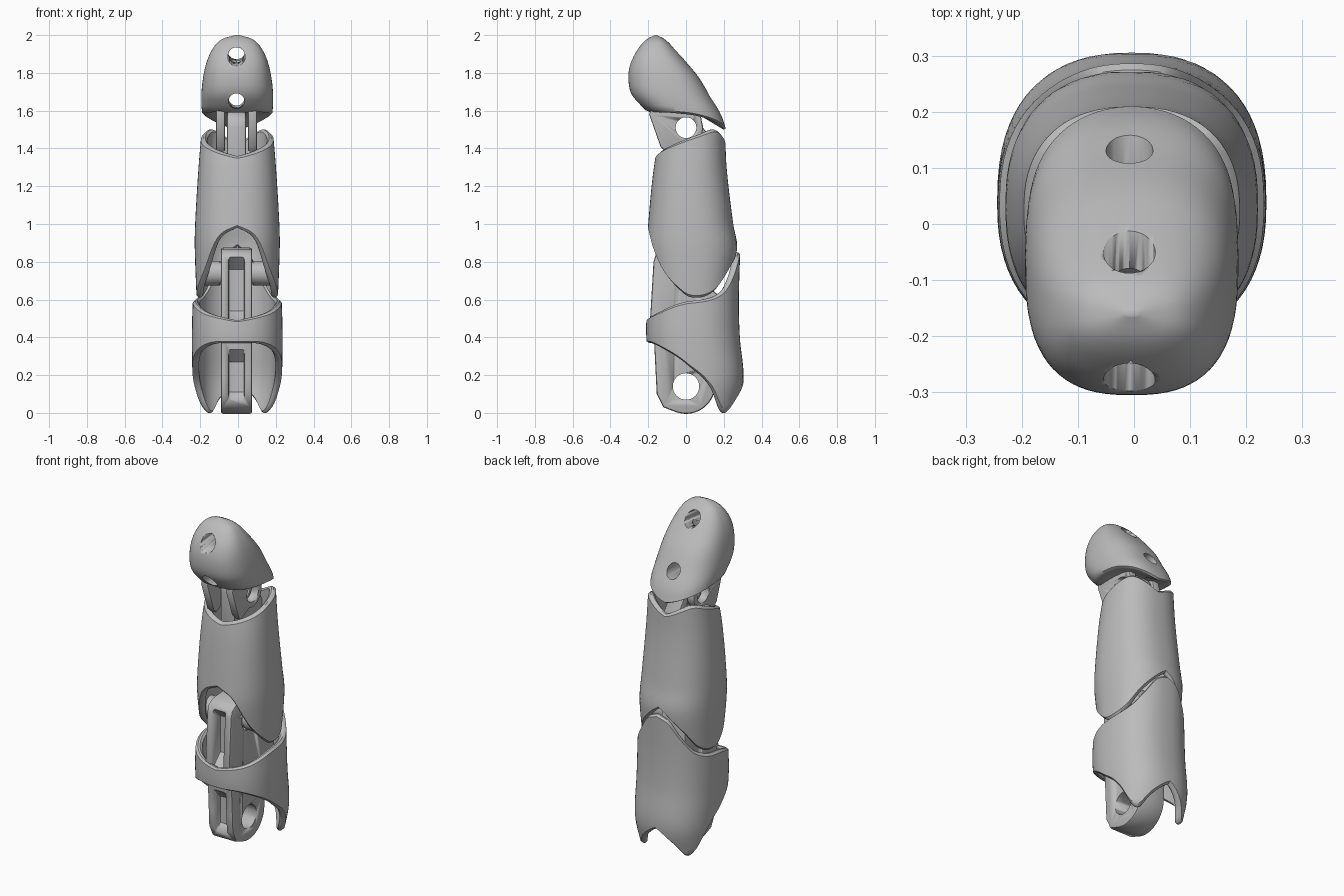
import bpy, bmesh, math
from mathutils import Vector, Matrix

if "Cube" in bpy.data.objects:
    bpy.data.objects.remove(bpy.data.objects["Cube"], do_unlink=True)

CX = -0.008   # centre plane of the mechanism
N = 72        # points around each shell

grey = bpy.data.materials.new("plain grey")
grey.use_nodes = True
grey.diffuse_color = (0.5, 0.5, 0.5, 1)
grey.node_tree.nodes["Principled BSDF"].inputs["Base Color"].default_value = (0.5, 0.5, 0.5, 1)


def curve(points, u):
    """Smooth interpolation of (u, value, ...) rows."""
    u = min(max(u, points[0][0]), points[-1][0])
    last = len(points) - 1
    i = 0
    while i < last - 1 and u > points[i + 1][0]:
        i += 1

    def slope(j, k):
        a, b = points[max(j - 1, 0)], points[min(j + 1, last)]
        return (b[k] - a[k]) / (b[0] - a[0])
    h = points[i + 1][0] - points[i][0]
    t = (u - points[i][0]) / h
    out = []
    for k in range(1, len(points[0])):
        a, b = points[i][k], points[i + 1][k]
        out.append((2*t**3 - 3*t*t + 1) * a + (t**3 - 2*t*t + t) * h * slope(i, k)
                   + (3*t*t - 2*t**3) * b + (t**3 - t*t) * h * slope(i + 1, k))
    return out


def finish(name, bm, angle=40):
    bmesh.ops.remove_doubles(bm, verts=bm.verts, dist=0.0005)
    bmesh.ops.recalc_face_normals(bm, faces=bm.faces)
    mesh = bpy.data.meshes.new(name)
    bm.to_mesh(mesh)
    bm.free()
    obj = bpy.data.objects.new(name, mesh)
    bpy.context.collection.objects.link(obj)
    mesh.materials.append(grey)
    bpy.ops.object.select_all(action="DESELECT")
    obj.select_set(True)
    bpy.context.view_layer.objects.active = obj
    bpy.ops.object.shade_smooth_by_angle(angle=math.radians(angle))
    return obj


def spow(v, p):
    return math.copysign(abs(v) ** p, v)


def ring(sections, low, high, t, dz=0, inset=0, scale=1, level=0, power=0.85):
    """One loop of points between the lower and upper rim; angle 0 is the front."""
    pts = []
    for i in range(N):
        a = 2 * math.pi * i / N
        deg = abs(math.degrees(a) if a <= math.pi else math.degrees(a) - 360)
        z0, z1 = curve(low, deg)[0], curve(high, deg)[0]
        z = z0 + (z1 - z0) * t + dz
        front, back, width = curve(sections, z)
        half = max((back - front) / 2 - inset, 0.001)
        x = max(width - inset, 0.001) * spow(math.sin(a), power) * scale
        y = (front + back) / 2 - half * spow(math.cos(a), power) * scale
        pts.append((CX * 0.5 + x, y, z * scale + level * (1 - scale)))
    return pts


def loft(bm, rings, closed):
    loops = [[bm.verts.new(p) for p in r] for r in rings]
    pairs = list(zip(loops, loops[1:]))
    if closed:
        pairs.append((loops[-1], loops[0]))
    else:
        bm.faces.new(loops[0])
        bm.faces.new(loops[-1])
    for a, b in pairs:
        for i in range(N):
            j = (i + 1) % N
            bm.faces.new((a[i], a[j], b[j], b[i]))


def shell(name, sections, low, high, wall=0.035, steps=16):
    """Hollow sleeve with rounded lips."""
    lip = 0.012
    side = [(0, lip)] + [(k / steps, 0) for k in range(1, steps)] + [(1, -lip)]
    path = [(0, 0, lip)] + [(t, d, 0) for t, d in side] + [(1, 0, lip)]
    path += [(1, 0, wall - lip)] + [(t, d, wall) for t, d in reversed(side)] + [(0, 0, wall - lip)]
    bm = bmesh.new()
    loft(bm, [ring(sections, low, high, t, d, i) for t, d, i in path], True)
    return finish(name, bm)


def plate(name, profile, x0, x1, bevel=0.012):
    """Side profile (y, z) extruded across x."""
    bm = bmesh.new()
    face = bm.faces.new([bm.verts.new((x0, y, z)) for y, z in profile])
    ext = bmesh.ops.extrude_face_region(bm, geom=[face])["geom"]
    bmesh.ops.translate(bm, vec=(x1 - x0, 0, 0),
                        verts=[v for v in ext if isinstance(v, bmesh.types.BMVert)])
    rims = [e for e in bm.edges if abs(e.verts[0].co.x - e.verts[1].co.x) < 1e-5]
    bmesh.ops.bevel(bm, geom=rims, offset=bevel, segments=2, profile=0.5, affect="EDGES")
    return finish(name, bm)


def rod(name, a, b, r):
    a, b = Vector(a), Vector(b)
    turn = (b - a).to_track_quat("Z", "Y").to_matrix().to_4x4()
    bm = bmesh.new()
    bmesh.ops.create_cone(bm, cap_ends=True, segments=32, radius1=r, radius2=r,
                          depth=(b - a).length,
                          matrix=Matrix.Translation((a + b) / 2) @ turn)
    return finish(name, bm)


def cut(obj, cutter):
    mod = obj.modifiers.new("cut", "BOOLEAN")
    mod.operation, mod.solver, mod.object = "DIFFERENCE", "EXACT", cutter
    bpy.context.view_layer.objects.active = obj
    bpy.ops.object.modifier_apply(modifier=mod.name)
    bpy.data.objects.remove(cutter, do_unlink=True)


def arc(y, z, r, start, end, n=14):
    return [(y + r * math.cos(math.radians(start + (end - start) * k / n)),
             z + r * math.sin(math.radians(start + (end - start) * k / n))) for k in range(n + 1)]


# Lower segment sleeve
shell("lower_shell",
      [(0, -.16, .265, .215), (.17, -.18, .305, .235), (.4, -.21, .285, .24),
       (.6, -.205, .28, .235), (.86, -.2, .287, .22)],
      [(0, .37), (30, .365), (60, .32), (80, .26), (105, .13), (122, .03), (138, 0),
       (155, .07), (180, .16)],
      [(0, .49), (40, .53), (80, .585), (110, .61), (130, .65), (150, .74), (165, .82), (180, .85)])

# Lower segment core: bottom lug, top tongue, grooves and pivot holes
core = plate("lower_core",
             arc(0, .15, .155, 250, 360) + [(.16, .25), (.26, .3), (.26, .55), (.14, .65)]
             + arc(0, .74, .135, 0, 100) + [(-.12, .865), (-.16, .84), (-.172, .8), (-.19, .5),
                                            (-.17, .4), (-.16, .2), (-.155, .1), (-.12, .03)],
             CX - .083, CX + .083)
for z in (.14, .74):
    cut(core, rod("pivot_cutter", (-.3, 0, z), (.3, 0, z), .07))
for low, high in ((.04, .34), (.47, .83)):
    groove = plate("groove_cutter", [(-.3, low - .02), (-.17, low), (-.1, low + .07),
                                     (-.1, high - .07), (-.17, high), (-.3, high + .02)],
                   CX - .042, CX + .042)
    cut(core, groove)

# Middle segment sleeve
shell("middle_shell",
      [(.6, -.16, .235, .215), (.87, -.205, .272, .225), (1.0, -.2, .25, .223),
       (1.3, -.17, .215, .205), (1.51, -.13, .207, .187)],
      [(0, .98), (23, .92), (48, .75), (70, .66), (90, .61), (121, .645), (146, .75), (180, .88)],
      [(0, 1.36), (30, 1.39), (75, 1.44), (100, 1.475), (128, 1.5), (150, 1.48), (180, 1.43)])

# Pivot bosses inside the middle sleeve
for side, label in ((1, "left"), (-1, "right")):
    rod(label + "_pivot_boss", (CX + side * .088, 0, .74), (side * .2, 0, .74), .065)
rod("middle_pivot_pin", (-.12, 0, .74), (.12, 0, .74), .06)

# Middle segment top tongue, joined to the back wall
tongue = plate("middle_tongue",
               [(.19, 1.1), (.19, 1.38)] + arc(0, 1.51, .09, 0, 180) + [(-.09, 1.3), (-.04, 1.1)],
               CX - .05, CX + .05)
cut(tongue, rod("pivot_cutter", (-.3, 0, 1.51), (.3, 0, 1.51), .055))

# Fingertip lugs
for side, label in ((1, "left"), (-1, "right")):
    lug = plate(label + "_tip_lug",
                [(-.17, 1.66), (-.195, 1.58), (-.135, 1.41), (-.11, 1.385)]
                + arc(0, 1.51, .09, 250, 360) + [(.07, 1.62)],
                CX + side * .06, CX + side * .108, 0.008)
    cut(lug, rod("pivot_cutter", (-.3, 0, 1.51), (.3, 0, 1.51), .055))

# Fingertip body, rounded below and domed on top
tip_sections = [(1.49, -.15, .215, .165), (1.58, -.195, .185, .185), (1.68, -.285, .125, .19),
                (1.78, -.305, .065, .18), (1.87, -.287, -.01, .158), (1.94, -.245, -.072, .122),
                (1.98, -.205, -.115, .078), (2.0, -.165, -.155, .012)]
tip_low = [(0, 1.59), (60, 1.59), (90, 1.58), (130, 1.545), (180, 1.49)]
tip_high = [(0, 2.0), (180, 2.0)]


def tip_ring(t, scale=1):
    return ring(tip_sections, tip_low, tip_high, t, scale=scale, level=1.6, power=0.78)


bm = bmesh.new()
loft(bm, [tip_ring(0, s) for s in (.3, .7, .92)]
     + [tip_ring(.03 + .97 * math.sin(k / 24 * math.pi / 2)) for k in range(25)], False)
tip = finish("fingertip", bm, 50)

# Cord tunnels through the fingertip
cut(tip, rod("upper_tunnel", (CX, -.4, 1.87), (CX, .15, 1.94), .046))
cut(tip, rod("lower_tunnel", (CX, -.4, 1.645), (CX, .3, 1.675), .042))
cut(tip, rod("vertical_tunnel", (CX, -.115, 1.5), (CX, -.115, 1.92), .036))
